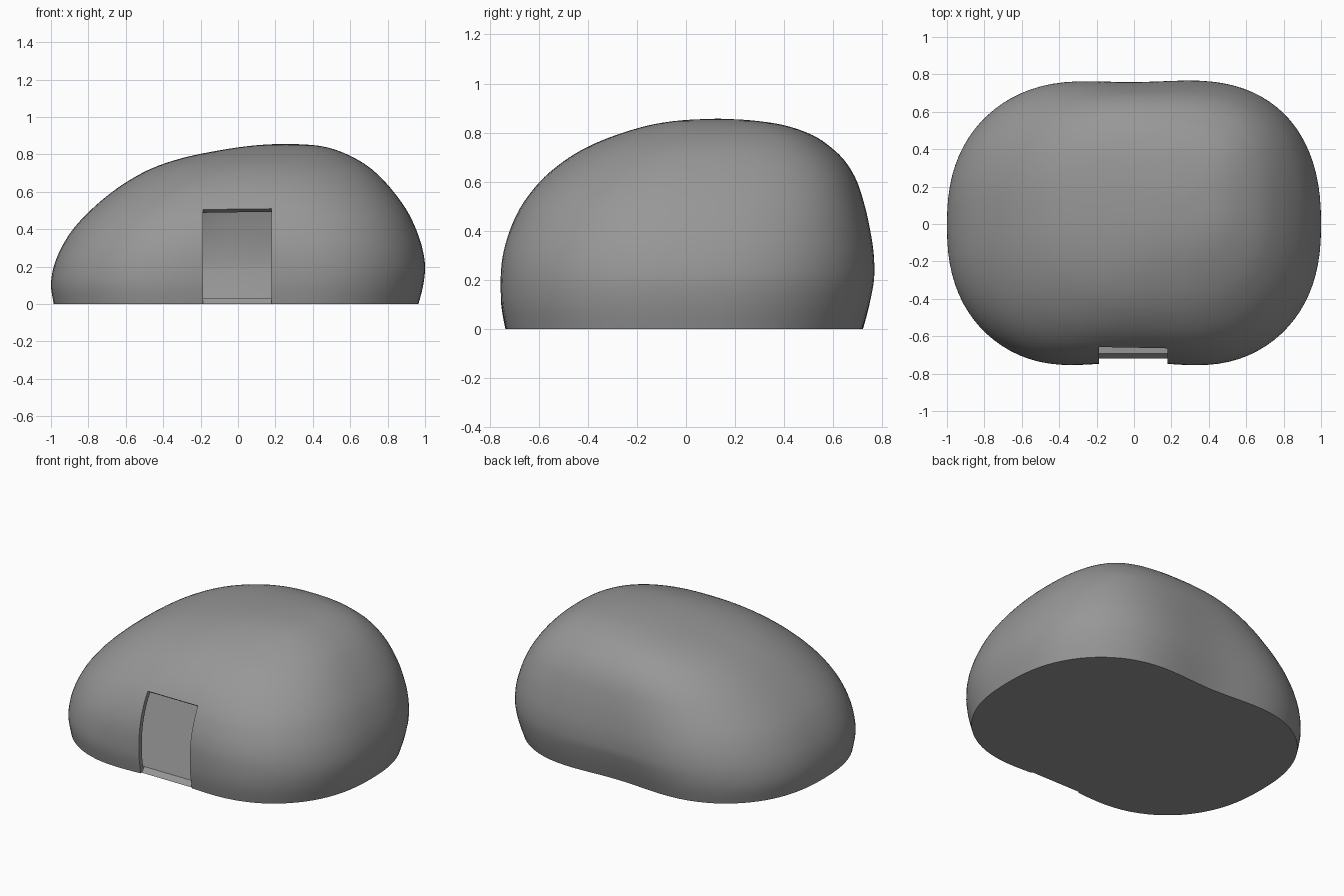
import bpy, bmesh, math

if "Cube" in bpy.data.objects:
    bpy.data.objects.remove(bpy.data.objects["Cube"])

# Dome levels: height, left x, right x, front y, back y
LEVELS = [
    (0.00, -.985, .965, -.740, .725), (0.10, -1.0, .990, -.757, .745),
    (0.20, -.985, 1.0, -.760, .757), (0.30, -.945, .985, -.752, .757),
    (0.40, -.882, .952, -.725, .745), (0.50, -.790, .903, -.678, .725),
    (0.60, -.672, .832, -.600, .695), (0.68, -.550, .760, -.505, .650),
    (0.74, -.425, .690, -.405, .590), (0.79, -.260, .605, -.285, .515),
    (0.83, -.050, .505, -.150, .400), (0.85, .110, .400, -.020, .265),
    (0.857, .25, .25, .13, .13)]
SEG, SUB = 96, 4
WALL = .03


def spline(i, t):
    p = [LEVELS[min(max(i + k, 0), len(LEVELS) - 1)] for k in (-1, 0, 1, 2)]
    return [b + .5 * t * (c - a + t * (2*a - 5*b + 4*c - d + t * (3*(b - c) + d - a)))
            for a, b, c, d in zip(*p)]


def waist(x, z, back):
    # slight pinch at the middle of the front and back walls
    dent = .10 + .03 * max(0, 1 - z / .2) if back else .13
    w = max(0, 1 - (z / .75) ** 2)
    return 1 + w * (.10 - dent * math.exp(-(x / .45) ** 2))


def make(name, bm):
    bmesh.ops.recalc_face_normals(bm, faces=bm.faces)
    me = bpy.data.meshes.new(name)
    bm.to_mesh(me)
    bm.free()
    ob = bpy.data.objects.new(name, me)
    bpy.context.collection.objects.link(ob)
    return ob


# Dome surface lofted through the levels, closed by a flat base
bm = bmesh.new()
rings = []
for i in range(len(LEVELS) - 1):
    for s in range(SUB):
        z, xl, xr, yf, yb = spline(i, s / SUB)
        ring = []
        for k in range(SEG):
            a = math.tau * k / SEG
            c, n = math.cos(a), math.sin(a)
            # the back right shoulder is fuller higher up
            e = 2 / (2.4 + .7 * min(z / .6, 1) * max(c, 0) * max(n, 0))
            x = (xl + xr) / 2 + (xr - xl) / 2 * math.copysign(abs(c) ** e, c)
            y = (yf + yb) / 2 + (yb - yf) / 2 * math.copysign(abs(n) ** e, n) * waist(x, z, n > 0)
            ring.append(bm.verts.new((x, y, z)))
        rings.append(ring)
for a, b in zip(rings, rings[1:]):
    for k in range(SEG):
        j = (k + 1) % SEG
        bm.faces.new((a[k], a[j], b[j], b[k]))
tip = bm.verts.new((.25, .13, .857))
for k in range(SEG):
    bm.faces.new((rings[-1][k], rings[-1][(k + 1) % SEG], tip))
bm.faces.new(rings[0][::-1])
dome = make("dome_shell", bm)

# Doorway cutter: prism with a slanted sill and a slanted lintel
profile = [(-.95, -.3), (-.745, -.03), (-.69, WALL + .001), (-.5, WALL + .001),
           (-.5, .40), (-.95, .70)]
bm = bmesh.new()
sides = [[bm.verts.new((x, y, z)) for y, z in profile] for x in (-.187, .178)]
for side in sides:
    bm.faces.new(side)
for k in range(len(profile)):
    j = (k + 1) % len(profile)
    bm.faces.new((sides[0][k], sides[0][j], sides[1][j], sides[1][k]))
cutter = make("doorway_cutter", bm)
cutter.hide_render = True

# Hollow the dome, then open the doorway
wall = dome.modifiers.new("wall", 'SOLIDIFY')
wall.thickness = WALL
wall.offset = -1
wall.use_even_offset = True
cut = dome.modifiers.new("doorway", 'BOOLEAN')
cut.operation = 'DIFFERENCE'
cut.solver = 'EXACT'
cut.object = cutter
bpy.context.view_layer.objects.active = dome
dome.select_set(True)
cutter.select_set(False)
for m in ("wall", "doorway"):
    bpy.ops.object.modifier_apply(modifier=m)
bpy.data.objects.remove(cutter)
bpy.ops.object.shade_smooth_by_angle(angle=math.radians(30))

# Dark grey finish
grey = bpy.data.materials.new("dark_grey")
grey.diffuse_color = (.31, .31, .31, 1)
grey.use_nodes = True
grey.node_tree.nodes["Principled BSDF"].inputs["Base Color"].default_value = grey.diffuse_color
dome.data.materials.clear()
dome.data.materials.append(grey)
